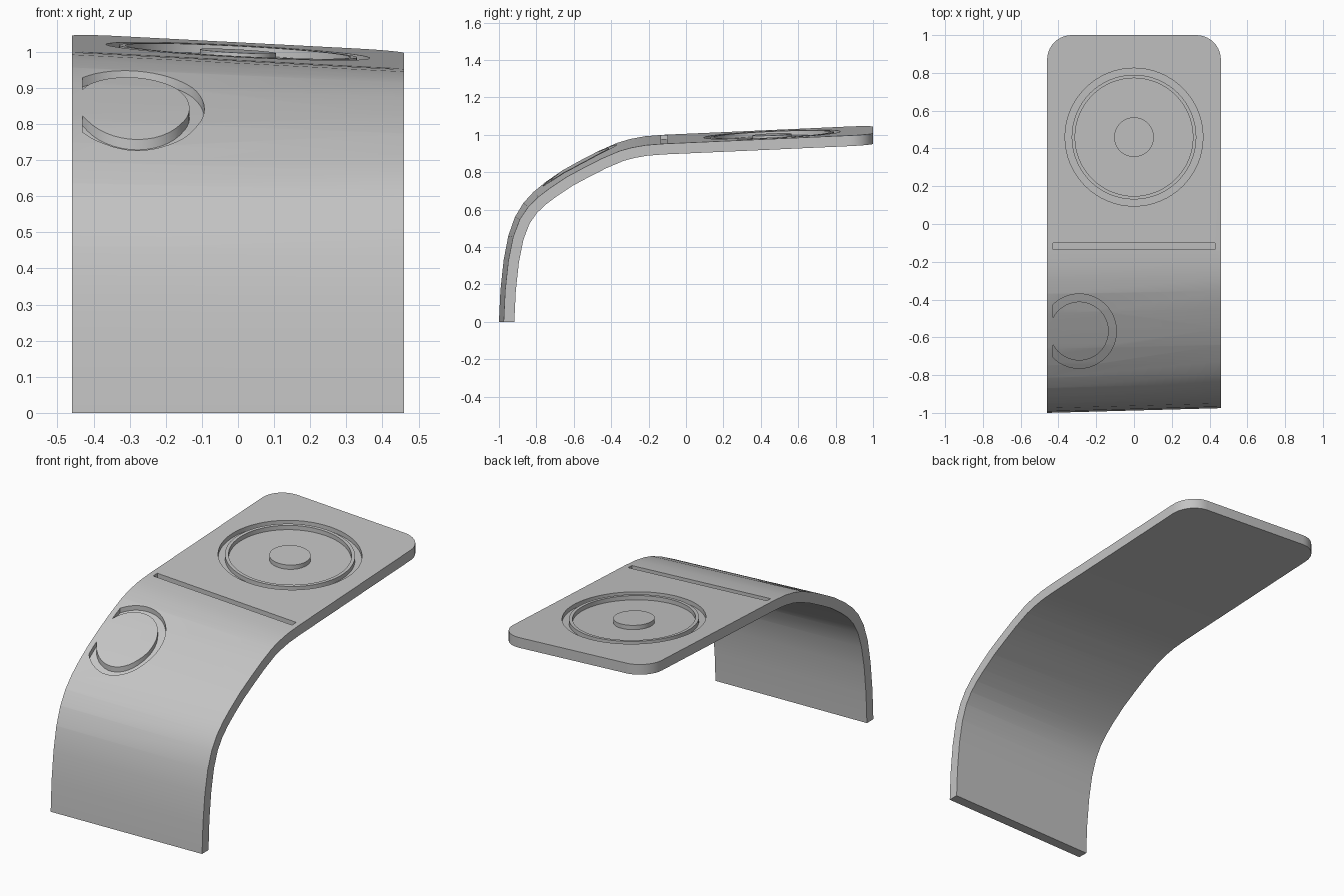
import bpy, bmesh, math
from mathutils import Vector

cube = bpy.data.objects.get("Cube")
if cube:
    bpy.data.objects.remove(cube, do_unlink=True)

HALF = 0.46
THICK = 0.057
DEPTH = 0.024

# Side profile (y, z) of the outer surface along the right edge
PROFILE = [Vector(p) for p in (
    (-1.004, -0.1), (-1, 0), (-0.992, 0.17), (-0.975, 0.33), (-0.95, 0.46),
    (-0.915, 0.56), (-0.87, 0.635), (-0.815, 0.695), (-0.75, 0.748),
    (-0.66, 0.81), (-0.57, 0.86), (-0.47, 0.912), (-0.37, 0.956),
    (-0.3, 0.977), (-0.22, 0.992), (-0.12, 1.0), (0.4, 1.023), (1.1, 1.0545))]


def new_object(name, bm):
    bmesh.ops.recalc_face_normals(bm, faces=bm.faces)
    mesh = bpy.data.meshes.new(name)
    bm.to_mesh(mesh)
    bm.free()
    obj = bpy.data.objects.new(name, mesh)
    bpy.context.collection.objects.link(obj)
    return obj


def offset_profile(x, depth):
    """Profile at x, moved inward along its normals; the sheet tilts across x."""
    across = (x + HALF) / (2 * HALF)
    pts = []
    for i, p in enumerate(PROFILE):
        t = (PROFILE[min(i + 1, len(PROFILE) - 1)] - PROFILE[max(i - 1, 0)]).normalized()
        tilt = 0.025 + 0.023 * max(0, t.x) ** 2
        d = depth + across * tilt
        pts.append((x, p.x + t.y * d, p.y - t.x * d))
    return pts


def sheet(name, top, bottom):
    """Closed curved slab between two depths below the outer surface."""
    bm = bmesh.new()
    rows = [[bm.verts.new(p) for p in offset_profile(x, d)]
            for x, d in ((-0.5, top), (0.5, top), (0.5, bottom), (-0.5, bottom))]
    for a, b in zip(rows, rows[1:] + rows[:1]):
        for i in range(len(PROFILE) - 1):
            bm.faces.new((a[i], a[i + 1], b[i + 1], b[i]))
    for end in (0, -1):
        bm.faces.new([r[end] for r in rows])
    return new_object(name, bm)


def arc(cx, cy, r, start, end, n):
    return [(cx + r * math.cos(start + (end - start) * i / n),
             cy + r * math.sin(start + (end - start) * i / n)) for i in range(n + 1)]


def prism(bm, outline, z0=0.0, z1=1.5):
    low = [bm.verts.new((x, y, z0)) for x, y in outline]
    high = [bm.verts.new((x, y, z1)) for x, y in outline]
    bm.faces.new(low)
    bm.faces.new(high)
    for i in range(len(low)):
        j = (i + 1) % len(low)
        bm.faces.new((low[i], low[j], high[j], high[i]))


def ring(bm, cy, outer, inner, n=64):
    loops = []
    for r, z in ((outer, 0), (outer, 1.5), (inner, 1.5), (inner, 0)):
        loops.append([bm.verts.new((x, y, z)) for x, y in arc(0, cy, r, 0, math.tau, n)[:-1]])
    for a, b in zip(loops, loops[1:] + loops[:1]):
        for i in range(n):
            j = (i + 1) % n
            bm.faces.new((a[i], a[j], b[j], b[i]))


def boolean(obj, cutter, operation):
    """Apply a boolean and delete the cutter."""
    mod = obj.modifiers.new("cut", 'BOOLEAN')
    mod.operation = operation
    mod.solver = 'EXACT'
    mod.object = cutter
    bpy.context.view_layer.update()
    graph = bpy.context.evaluated_depsgraph_get()
    mesh = bpy.data.meshes.new_from_object(obj.evaluated_get(graph))
    obj.modifiers.clear()
    obj.data = mesh
    bpy.data.objects.remove(cutter, do_unlink=True)


# Curved stand trimmed to a strip with rounded back corners
stand = sheet("curved_stand", 0, THICK)
R = 0.13
outline = [(-HALF, -1.2), (HALF, -1.2)]
outline += arc(HALF - R, 1 - R, R, 0, math.pi / 2, 10)
outline += arc(R - HALF, 1 - R, R, math.pi / 2, math.pi, 10)
bm = bmesh.new()
prism(bm, outline)
boolean(stand, new_object("strip_trim", bm), 'INTERSECT')

# Recesses: round pad grooves, cross slot and open side ring
bm = bmesh.new()
ring(bm, 0.46, 0.365, 0.33)
ring(bm, 0.46, 0.312, 0.105)
prism(bm, [(-0.43, -0.135), (0.43, -0.135), (0.43, -0.1), (-0.43, -0.1)])
gap = -0.14
outer, inner = 0.197, 0.156
a, b = math.acos(gap / outer), math.acos(gap / inner)
prism(bm, arc(-0.29, -0.567, outer, -a, a, 40) + arc(-0.29, -0.567, inner, b, -b, 36))
plan = new_object("recess_plan", bm)
recess = sheet("recess_slab", -0.05, DEPTH)
boolean(recess, plan, 'INTERSECT')
boolean(stand, recess, 'DIFFERENCE')

# Single grey finish
grey = bpy.data.materials.new("plain_grey")
grey.use_nodes = True
colour = (0.55, 0.55, 0.55, 1)
grey.diffuse_color = colour
grey.node_tree.nodes["Principled BSDF"].inputs["Base Color"].default_value = colour
stand.data.materials.clear()
stand.data.materials.append(grey)

bpy.ops.object.select_all(action='DESELECT')
stand.select_set(True)
bpy.context.view_layer.objects.active = stand
bpy.ops.object.shade_smooth_by_angle(angle=math.radians(30))
